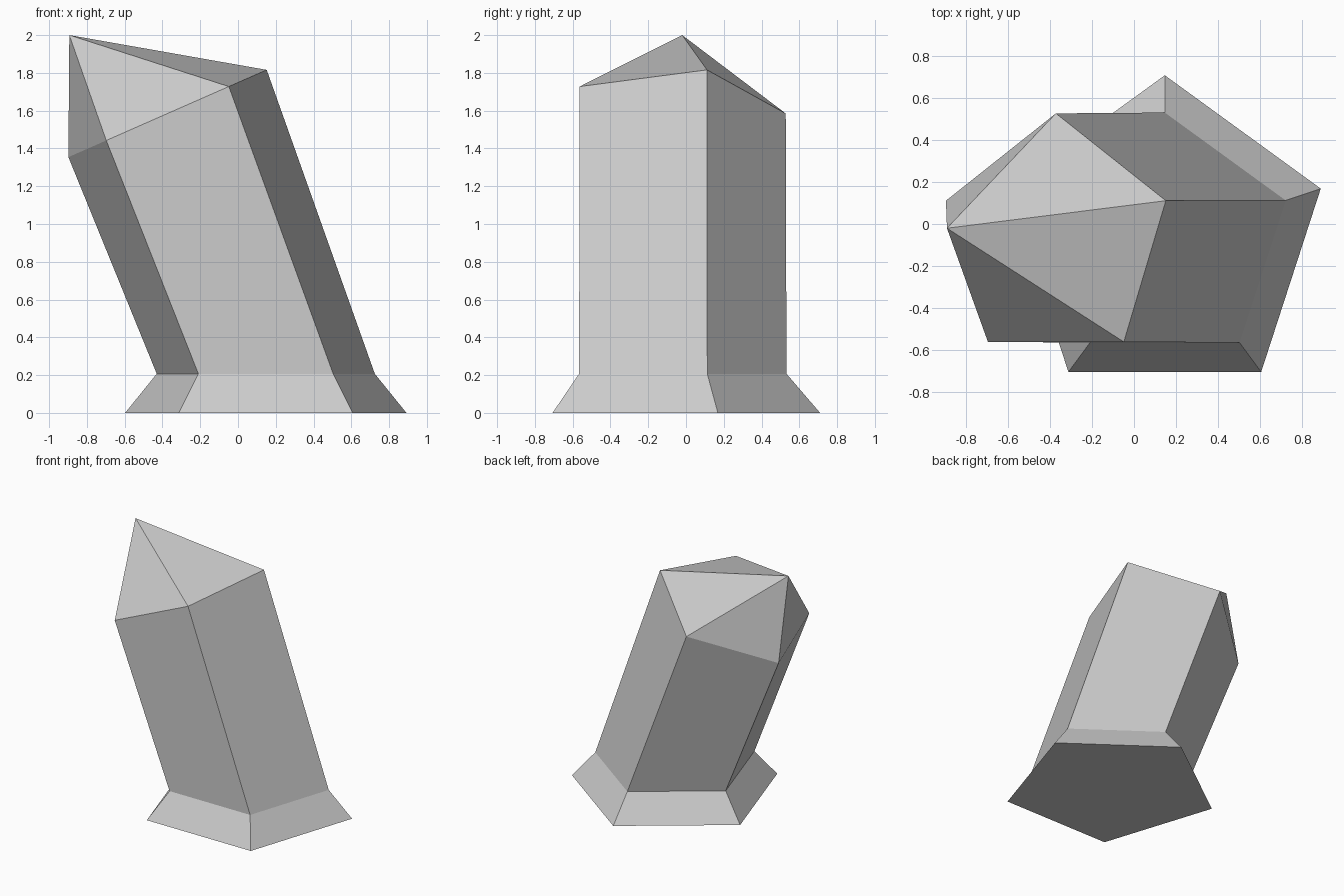
import bpy
import bmesh
from math import cos, sin, radians
from mathutils import Matrix, Vector

cube = bpy.data.objects.get("Cube")
if cube:
    bpy.data.objects.remove(cube, do_unlink=True)

SIDES = 5
GREY = (0.6, 0.6, 0.6, 1.0)

stone = bpy.data.materials.new("grey_stone")
stone.use_nodes = True
stone.diffuse_color = GREY
stone.node_tree.nodes["Principled BSDF"].inputs["Base Color"].default_value = GREY


def ring(bm, radius, centre, tilt=0):
    """Pentagon with one corner to the back, tilted about the y axis."""
    turn = Matrix.Rotation(radians(tilt), 3, 'Y')
    angles = [radians(90 + i * 360 / SIDES) for i in range(SIDES)]
    return [bm.verts.new(Vector(centre) + turn @ Vector((radius * cos(a), radius * sin(a), 0)))
            for a in angles]


def bridge(bm, low, high):
    for i in range(SIDES):
        j = (i + 1) % SIDES
        bm.faces.new((low[i], low[j], high[j], high[i]))


bm = bmesh.new()

# Flared foot, leaning shaft and slanted shoulder
foot = ring(bm, 0.783, (0.147, -0.073, 0))
collar = ring(bm, 0.607, (0.147, -0.075, 0.207))
shoulder = ring(bm, 0.603, (-0.373, -0.075, 1.585), tilt=-23.75)
bm.faces.new(foot)
bridge(bm, foot, collar)
bridge(bm, collar, shoulder)

# Off-centre pointed tip
apex = bm.verts.new((-0.893, -0.02, 2.0))
for i in range(SIDES):
    bm.faces.new((shoulder[i], shoulder[(i + 1) % SIDES], apex))

bmesh.ops.recalc_face_normals(bm, faces=bm.faces)
mesh = bpy.data.meshes.new("leaning_crystal")
bm.to_mesh(mesh)
bm.free()
mesh.materials.append(stone)
crystal = bpy.data.objects.new("leaning_crystal", mesh)
bpy.context.collection.objects.link(crystal)
